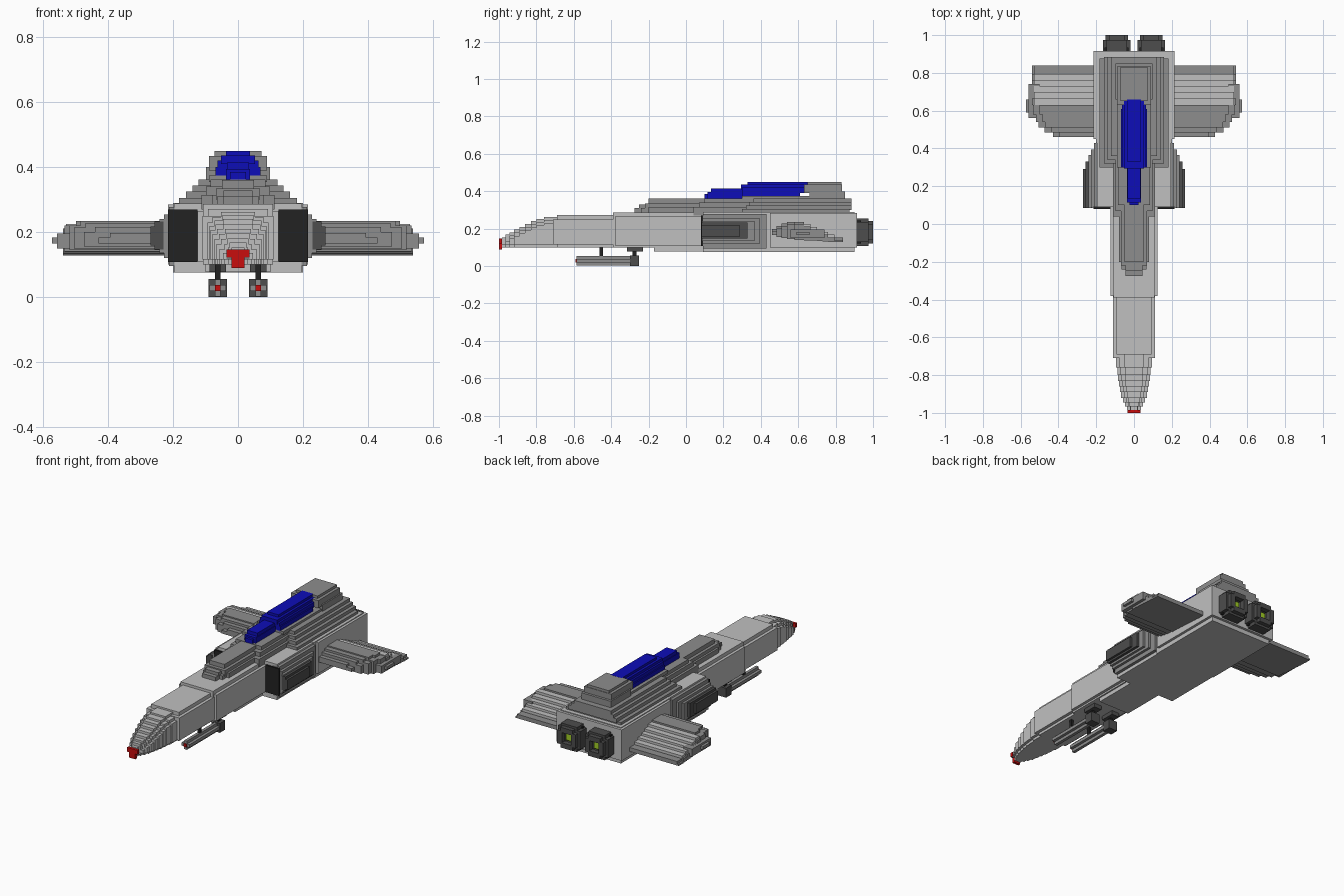
import bpy, bmesh

COLOURS = {
    "light_grey": (0.53, 0.53, 0.53), "mid_grey": (0.27, 0.27, 0.27),
    "dark_grey": (0.075, 0.075, 0.075), "black": (0.016, 0.016, 0.016),
    "blue": (0.004, 0.004, 0.48), "red": (0.58, 0.004, 0.004),
    "lime": (0.36, 0.62, 0.02), "olive": (0.2, 0.22, 0.02),
}
MATS = {}
for n, c in COLOURS.items():
    m = bpy.data.materials.new(n)
    m.diffuse_color = (*c, 1)
    MATS[n] = m


def part(name, boxes):
    """Block-built object; each box is (colour, x0, x1, y0, y1, z0, z1)."""
    bm = bmesh.new()
    me = bpy.data.meshes.new(name)
    used = []
    for col, x0, x1, y0, y1, z0, z1 in boxes:
        if col not in used:
            used.append(col)
            me.materials.append(MATS[col])
        vs = bmesh.ops.create_cube(bm, size=1)["verts"]
        for v in vs:
            v.co = (x1 if v.co.x > 0 else x0, y1 if v.co.y > 0 else y0,
                    z1 if v.co.z > 0 else z0)
        for f in {f for v in vs for f in v.link_faces}:
            f.material_index = used.index(col)
    bmesh.ops.recalc_face_normals(bm, faces=bm.faces)
    bm.to_mesh(me)
    bm.free()
    ob = bpy.data.objects.new(name, me)
    bpy.context.collection.objects.link(ob)
    return ob


def centred(col, rows):
    """Boxes symmetric about x = 0 from (half width, y0, y1, z0, z1)."""
    return [(col, -w, w, y0, y1, z0, z1) for w, y0, y1, z0, z1 in rows]


def pair(name, boxes):
    """Right-hand part plus its mirrored twin."""
    part(name + "_right", boxes)
    part(name + "_left", [(c, -b, -a, *r) for c, a, b, *r in boxes])


# Hull: wide rear block, middle block, long neck with stepped corners
part("hull", centred("light_grey", [
    (0.20, 0.43, 0.90, 0.075, 0.29), (0.215, 0.45, 0.915, 0.10, 0.285),
    (0.195, 0.09, 0.45, 0.075, 0.288),
    (0.125, -0.38, 0.10, 0.11, 0.265), (0.108, -0.39, 0.10, 0.10, 0.287),
    (0.10, -0.17, 0.10, 0.077, 0.11),
    (0.11, -0.71, -0.37, 0.115, 0.25), (0.092, -0.69, -0.37, 0.10, 0.272)]))

# Nose: stepped taper made of slices with notched corners
profile = [(-0.76, 0.094, 0.262), (-0.80, 0.088, 0.252), (-0.83, 0.085, 0.24),
           (-0.86, 0.08, 0.225), (-0.89, 0.074, 0.21), (-0.92, 0.068, 0.195),
           (-0.945, 0.058, 0.18), (-0.965, 0.047, 0.168), (-0.985, 0.036, 0.152)]
rows, back = [], -0.68
for y, w, top in profile:
    rows += [(w, y, back, 0.115, top - 0.033), (w - 0.016, y, back, 0.10, top - 0.016),
             (w * 0.55, y, back, 0.10, top)]
    back = y
part("nose", centred("light_grey", rows))
part("nose_tip", centred("red", [(0.035, -1.0, -0.984, 0.122, 0.147),
                                 (0.02, -1.0, -0.984, 0.09, 0.122)]))

# Upper deck: stepped ridge growing wider towards the rear
part("upper_deck", centred("mid_grey", [
    (0.045, -0.275, 0.1, 0.27, 0.31), (0.065, -0.24, 0.1, 0.27, 0.31),
    (0.08, -0.20, 0.1, 0.27, 0.315), (0.045, -0.25, 0.1, 0.30, 0.328),
    (0.068, -0.22, 0.1, 0.30, 0.335), (0.05, -0.20, 0.2, 0.33, 0.36),
    (0.112, 0.04, 0.35, 0.27, 0.315), (0.098, 0.07, 0.35, 0.30, 0.34),
    (0.085, 0.10, 0.40, 0.33, 0.362),
    (0.182, 0.30, 0.875, 0.28, 0.305), (0.16, 0.32, 0.885, 0.30, 0.325),
    (0.14, 0.34, 0.885, 0.32, 0.343), (0.122, 0.36, 0.885, 0.34, 0.362),
    (0.09, 0.30, 0.66, 0.355, 0.375)]))

# Spine block behind the canopy
part("spine", centred("mid_grey", [
    (0.098, 0.66, 0.85, 0.36, 0.40), (0.09, 0.63, 0.835, 0.39, 0.435),
    (0.072, 0.65, 0.832, 0.43, 0.45)]))

# Canopy: stepped glass
part("canopy", centred("blue", [
    (0.025, 0.10, 0.30, 0.355, 0.385), (0.037, 0.115, 0.30, 0.36, 0.395),
    (0.034, 0.135, 0.32, 0.38, 0.415), (0.07, 0.30, 0.61, 0.36, 0.40),
    (0.063, 0.30, 0.635, 0.39, 0.42), (0.052, 0.295, 0.65, 0.41, 0.436),
    (0.037, 0.33, 0.66, 0.43, 0.4505)]))

# Air intakes on the flanks
pair("intake", [
    ("mid_grey", 0.17, 0.213, 0.09, 0.43, 0.095, 0.278),
    ("mid_grey", 0.20, 0.228, 0.088, 0.395, 0.12, 0.255),
    ("mid_grey", 0.22, 0.242, 0.086, 0.365, 0.135, 0.24),
    ("dark_grey", 0.23, 0.257, 0.084, 0.33, 0.147, 0.232),
    ("dark_grey", 0.25, 0.27, 0.084, 0.29, 0.158, 0.218),
    ("black", 0.125, 0.215, 0.08, 0.092, 0.108, 0.27)])

# Wings: strips along the chord, high in front and low behind
strips = [
    (0.46, 0.485, 0.43, 0.165, 0.198, 0), (0.485, 0.51, 0.475, 0.155, 0.215, 0),
    (0.51, 0.54, 0.505, 0.15, 0.228, 0), (0.54, 0.58, 0.52, 0.145, 0.235, 0),
    (0.58, 0.63, 0.535, 0.14, 0.235, 0), (0.63, 0.665, 0.54, 0.138, 0.225, 1),
    (0.665, 0.70, 0.54, 0.136, 0.21, 1), (0.70, 0.73, 0.54, 0.134, 0.195, 1),
    (0.73, 0.76, 0.54, 0.132, 0.182, 1), (0.76, 0.795, 0.54, 0.13, 0.168, 1),
    (0.795, 0.84, 0.54, 0.128, 0.152, 0)]
wing = []
for y0, y1, x, z0, z1, light in strips:
    step = 0.035 if y0 < 0.63 else 0.01
    cap = z1 - 0.014
    wing += [("mid_grey", 0.19, x, y0, y1, z0, cap),
             ("light_grey" if light else "mid_grey", 0.19, x - step, y0, y1, cap, z1)]
wing += [("mid_grey", 0.5, 0.558, 0.56, 0.74, 0.15, 0.195),
         ("mid_grey", 0.5, 0.573, 0.59, 0.66, 0.165, 0.183)]
pair("wing", wing)

# Engines: open square nozzles with a glowing core
engine = []
for g, y0, y1 in [(0.0, 0.90, 0.975), (0.013, 0.97, 1.0)]:
    xa, xb, za, zb = 0.018 + g, 0.165 - g, 0.108 + g, 0.255 - g
    t = 0.03
    engine += [("dark_grey", xa, xa + t, y0, y1, za + 0.02, zb - 0.02),
               ("dark_grey", xb - t, xb, y0, y1, za + 0.02, zb - 0.02),
               ("dark_grey", xa + 0.02, xb - 0.02, y0, y1, za, za + t),
               ("dark_grey", xa + 0.02, xb - 0.02, y0, y1, zb - t, zb)]
engine += [("black", 0.03, 0.155, 0.90, 0.935, 0.12, 0.243),
           ("olive", 0.055, 0.128, 0.93, 0.95, 0.145, 0.218),
           ("lime", 0.066, 0.117, 0.94, 0.965, 0.156, 0.207)]
pair("engine", engine)

# Missiles: cross-section bodies, red tips, tail fin blocks and pylons
c, zc = 0.0625, 0.028
missile = [("mid_grey", c - 0.026, c + 0.026, -0.585, -0.29, zc - 0.009, zc + 0.009),
           ("mid_grey", c - 0.009, c + 0.009, -0.585, -0.29, zc - 0.026, zc + 0.026),
           ("red", c - 0.009, c + 0.009, -0.592, -0.58, zc - 0.009, zc + 0.009),
           ("dark_grey", c - 0.028, c + 0.028, -0.30, -0.25, 0.0, 0.056)]
pair("missile", missile)
pair("pylon", [("black", c - 0.008, c + 0.008, -0.462, -0.445, 0.05, 0.105),
               ("black", c - 0.008, c + 0.008, -0.285, -0.265, 0.05, 0.105),
               ("dark_grey", c - 0.025, c + 0.025, -0.315, -0.23, 0.077, 0.105)])
